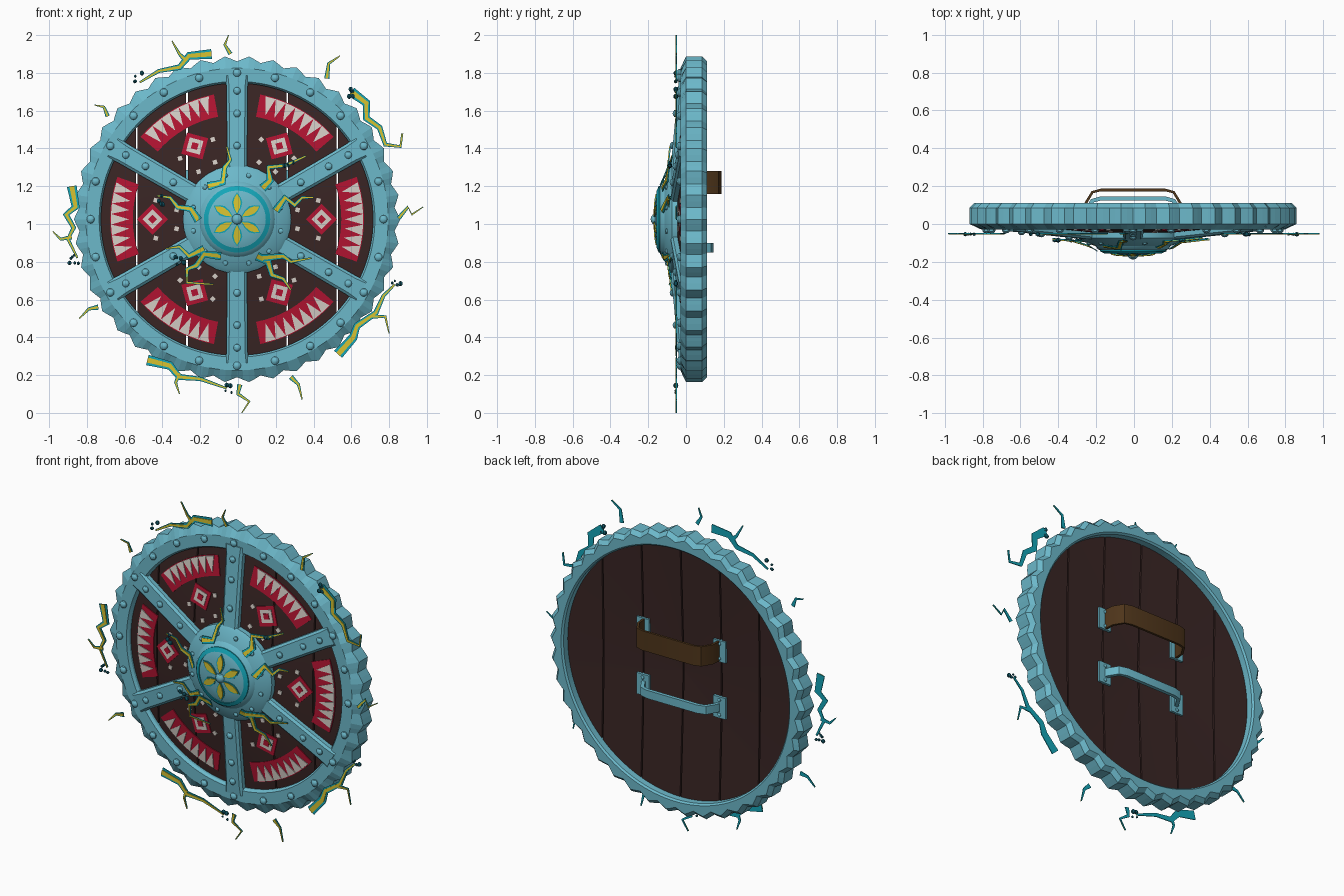
import bpy, bmesh, random
from math import cos, sin, pi, radians, hypot
from mathutils import Vector, Matrix

if "Cube" in bpy.data.objects:
    bpy.data.objects.remove(bpy.data.objects["Cube"])
random.seed(4)
CX, CZ = -0.005, 1.025
parts = []


def material(name, *rgb):
    m = bpy.data.materials.new(name)
    m.use_nodes = True
    m.diffuse_color = (*rgb, 1)
    m.node_tree.nodes["Principled BSDF"].inputs["Base Color"].default_value = (*rgb, 1)
    return m


STEEL = material("pale blue steel", .15, .48, .59)
WOOD = material("dark wood", .042, .019, .018)
RED = material("red paint", .46, .007, .032)
WHITE = material("white paint", .68, .63, .58)
YELLOW = material("yellow spark", .68, .54, .03)
TURQUOISE = material("turquoise glow", .007, .38, .48)
DEEP = material("deep teal", .005, .09, .127)
LEATHER = material("brown leather", .08, .037, .011)

# Front heights as (radius, y)
WOOD_FRONT = [(0, -.055), (.28, -.045), (.5, -.025), (.77, .005)]
BAR_FRONT = [(.2, -.088), (.76, -.036)]
BOSS_FRONT = [(0, -.166), (.1, -.16), (.15, -.15), (.185, -.134), (.2, -.115), (.265, -.093), (.287, -.075)]
BOLT_FRONT = BOSS_FRONT + [(.3, -.078), (.72, -.036)]


def height(r, prof):
    for (r0, y0), (r1, y1) in zip(prof, prof[1:]):
        if r <= r1:
            return y0 + (y1 - y0) * (r - r0) / (r1 - r0)
    return prof[-1][1]


def polar(r, a, y):
    return Vector((CX + r * cos(a), y, CZ + r * sin(a)))


def local(r, t, a):
    """Point at radial distance r and sideways offset t along direction a."""
    return r * cos(a) - t * sin(a), r * sin(a) + t * cos(a)


def loft(bm, rings, wrap=False):
    vs = [[bm.verts.new(p) for p in ring] for ring in rings]
    n = len(vs[0])
    pairs = list(zip(vs, vs[1:])) + ([(vs[-1], vs[0])] if wrap else [])
    for a, b in pairs:
        for i in range(n):
            j = (i + 1) % n
            bm.faces.new((a[i], a[j], b[j], b[i]))
    if not wrap:
        bm.faces.new(vs[0])
        bm.faces.new(vs[-1])


def finish(bm, name, mat):
    bmesh.ops.remove_doubles(bm, verts=bm.verts, dist=1e-5)
    bmesh.ops.recalc_face_normals(bm, faces=bm.faces)
    me = bpy.data.meshes.new(name)
    bm.to_mesh(me)
    bm.free()
    me.materials.append(mat)
    ob = bpy.data.objects.new(name, me)
    bpy.context.collection.objects.link(ob)
    parts.append(ob)


def lathe(prof, steps, wave=lambda k, r: r):
    bm = bmesh.new()
    loft(bm, [[polar(wave(k, r), 2 * pi * k / steps, y) for r, y in prof]
              for k in range(steps)], True)
    return bm


def plates(name, polys, prof, lift, mat):
    bm = bmesh.new()
    for poly in polys:
        rings = [[Vector((CX + x, height(hypot(x, z), prof) - d, CZ + z)) for x, z in poly]
                 for d in (lift, lift - .007)]
        loft(bm, rings)
    finish(bm, name, mat)


def ribbon(bm, path, widths, place):
    """Flat strip along a 2D path; place(u, v, side) gives the 3D point."""
    rings = []
    for i, (p, w) in enumerate(zip(path, widths)):
        t = Vector(path[min(i + 1, len(path) - 1)]) - Vector(path[max(i - 1, 0)])
        n = Vector((-t.y, t.x)).normalized() * w
        a, b = Vector(p) + n, Vector(p) - n
        rings.append([place(*a, 0), place(*b, 0), place(*b, 1), place(*a, 1)])
    loft(bm, rings)


def balls(name, spots, mat, flat=.8, seg=10):
    bm = bmesh.new()
    for p, r in spots:
        bmesh.ops.create_uvsphere(bm, u_segments=seg, v_segments=6, radius=r,
                                  matrix=Matrix.Translation(p) @ Matrix.Diagonal((1, flat, 1, 1)))
    finish(bm, name, mat)


# Scalloped rim
rim = [(.72, .04), (.72, -.015), (.73, -.03), (.8, -.03), (.85, 0), (.85, .085), (.825, .11), (.775, .11), (.765, .1), (.765, .04)]
finish(lathe(rim, 168, lambda k, r: r + (.014 * cos(k * pi / 2) if r > .81 else 0)), "rim", STEEL)

# Dished planks with narrow gaps
edges = [-.8, -.53, -.265, 0, .265, .53, .8]
for i, (x0, x1) in enumerate(zip(edges, edges[1:])):
    bm = lathe(WOOD_FRONT + [(.77, .06), (.4, .045), (0, .03)], 72)
    bmesh.ops.remove_doubles(bm, verts=bm.verts, dist=1e-5)
    for x, s in ((x0 + .004, -1), (x1 - .004, 1)):
        bmesh.ops.bisect_plane(bm, geom=bm.verts[:] + bm.edges[:] + bm.faces[:], dist=1e-6,
                               plane_co=(CX + x, 0, 0), plane_no=(s, 0, 0), clear_outer=True)
        bmesh.ops.holes_fill(bm, edges=[e for e in bm.edges if e.is_boundary], sides=0)
    finish(bm, f"plank_{i + 1}", WOOD)

# Six sloping spokes
bm = bmesh.new()
for k in range(6):
    a = pi / 6 + k * pi / 3
    rings = []
    for r, w in ((.2, .052), (.7, .056), (.76, .062)):
        f = height(r, BAR_FRONT)
        section = [(-w, .0), (-w, f + .012), (.014 - w, f), (w - .014, f), (w, f + .012), (w, .0)]
        rings.append([Vector((CX + local(r, t, a)[0], y, CZ + local(r, t, a)[1])) for t, y in section])
    loft(bm, rings)
finish(bm, "spokes", STEEL)

# Domed boss, its ring, petals and knob
finish(lathe(BOSS_FRONT + [(.287, -.02), (0, -.02)], 32), "boss", STEEL)
ring = [(r, height(r, BOSS_FRONT) - d) for r, d in ((.152, -.004), (.152, .006), (.176, .006), (.176, -.004))]
finish(lathe(ring, 40), "boss_ring", TURQUOISE)
for name, w, grow, lift, mat in (("petal_edges", .028, .008, .004, TURQUOISE), ("petals", .019, 0, .008, YELLOW)):
    petals = []
    for k in range(6):
        a = pi / 2 + k * pi / 3
        outline = [(.03 - grow, 0), (.06, -w * .75), (.09, -w), (.115, -w * .7), (.135 + grow, 0),
                   (.115, w * .7), (.09, w), (.06, w * .75)]
        petals.append([local(r, t, a) for r, t in outline])
    plates(name, petals, BOSS_FRONT, lift, mat)
balls("boss_knob", [(polar(0, 0, -.165), .028)], STEEL, .8, 16)

# Rivets on rim, spokes and boss
spots = [(polar(.775, k * pi / 12, -.032), .022) for k in range(24)]
for k in range(6):
    a = pi / 6 + k * pi / 3
    spots += [(polar(r, a, height(r, BAR_FRONT)), .02) for r in (.39, .56, .68)]
spots += [(polar(.24, (k + .5) * pi / 6, height(.24, BOSS_FRONT)), .014) for k in range(12)]
balls("rivets", spots, STEEL)

# Painted panels, one set per sector
bands, teeth, reds, whites, cores, dots = [], [], [], [], [], []
COUNT, SPAN = 8, radians(19.5)
for k in range(6):
    a = k * pi / 3
    step = 2 * SPAN / COUNT
    for i in range(COUNT):
        b = a - SPAN + i * step
        corners = ((.552, b), (.672, b), (.672, b + step), (.552, b + step))
        bands.append([(r * cos(q), r * sin(q)) for r, q in corners])
        if 0 < i:
            tooth = ((.668, b - step / 2), (.668, b + step / 2), (.572, b))
            teeth.append([(r * cos(q), r * sin(q)) for r, q in tooth])
    for group, h in ((reds, .082), (whites, .053), (cores, .024)):
        group.append([local(.448 + u * h, v * h, a) for u, v in ((-1, 0), (0, -1), (1, 0), (0, 1))])
    for r, t in ((.43, .1), (.43, -.1), (.32, .05), (.32, -.05)):
        dots.append([local(r + u * .014, t + v * .014, a) for u, v in ((-1, -.6), (.6, -1), (1, .6), (-.6, 1))])
plates("red_bands", bands, WOOD_FRONT, .005, RED)
plates("white_teeth", teeth, WOOD_FRONT, .009, WHITE)
plates("red_diamonds", reds, WOOD_FRONT, .005, RED)
plates("white_diamonds", whites, WOOD_FRONT, .008, WHITE)
plates("diamond_cores", cores, WOOD_FRONT, .011, RED)
plates("white_dots", dots, WOOD_FRONT, .005, WHITE)

# Back grips: leather strap and metal handle on mounting plates
for name, z, h, top, thick, mat in (("leather_strap", 1.22, .06, .18, .007, LEATHER),
                                    ("metal_handle", .875, .025, .135, .011, STEEL)):
    bm = bmesh.new()
    path = [(-.255, .04), (-.25, top - .07), (-.215, top - .012), (-.17, top)]
    path += [(-x, y) for x, y in reversed(path)]
    ribbon(bm, path, [thick] * len(path), lambda u, v, s: Vector((CX + u, v, z + (h if s else -h))))
    finish(bm, name, mat)
    bm = bmesh.new()
    for x in (-.26, .26):
        loft(bm, [[Vector((CX + x + u * .042, y, z + v * .065)) for u, v in ((-1, -1), (1, -1), (1, 1), (-1, 1))]
                  for y in (.025, .056)])
    finish(bm, name + "_mounts", STEEL)
    balls(name + "_rivets", [(Vector((CX + x, .056, z + s * .045)), .011) for x in (-.26, .26) for s in (-1, 1)], STEEL)

# Lightning: turquoise backing with a yellow core
glow, core = bmesh.new(), bmesh.new()


def bolt(w, *path):
    n = len(path) - 1
    for bm, scale, lift in ((glow, 1, .016), (core, .5, .02)):
        widths = [w * scale * (1 - .8 * i / n) for i in range(n + 1)]
        ribbon(bm, path, widths, lambda u, v, s: Vector(
            (u, height(hypot(u - CX, v - CZ), BOLT_FRONT) - lift + s * .005, v)))


# Large bolts around the rim
bolt(.026, (-.14, 1.9), (-.26, 1.89), (-.31, 1.83), (-.42, 1.81), (-.52, 1.75))
bolt(.014, (-.28, 1.87), (-.31, 1.9), (-.35, 1.97))
bolt(.026, (.6, 1.7), (.68, 1.64), (.68, 1.56), (.75, 1.51), (.78, 1.42), (.86, 1.41), (.87, 1.48))
bolt(.026, (-.88, 1.2), (-.86, 1.09), (-.91, 1.05), (-.87, .98), (-.9, .92), (-.85, .82))
bolt(.013, (-.88, .93), (-.94, .92), (-.98, .96))
bolt(.028, (.53, .31), (.61, .4), (.63, .46), (.73, .53), (.77, .62), (.83, .68))
bolt(.013, (.7, .51), (.78, .51), (.8, .42))
bolt(.028, (-.48, .28), (-.36, .25), (-.31, .19), (-.2, .18), (-.06, .13))
bolt(.013, (-.31, .21), (-.33, .16), (-.31, .1))
# Small sparks
bolt(.012, (-.04, 1.9), (-.07, 1.95), (-.05, 2))
bolt(.014, (.47, 1.77), (.48, 1.85), (.54, 1.89))
bolt(.012, (-.69, 1.57), (-.71, 1.62), (-.76, 1.63))
bolt(.012, (.85, 1.03), (.9, 1.09), (.92, 1.05), (.98, 1.09))
bolt(.014, (-.74, .56), (-.79, .55), (-.84, .5))
bolt(.014, (.28, .19), (.32, .15), (.34, .07))
bolt(.014, (.01, .15), (0, .1), (.06, .06), (.02, 0))
# Bolts creeping out of the boss
bolt(.022, (-.16, 1.2), (-.08, 1.22), (-.07, 1.3), (-.04, 1.34), (-.06, 1.41))
bolt(.024, (.13, 1.19), (.17, 1.23), (.16, 1.3), (.25, 1.31), (.36, 1.36))
bolt(.022, (.2, 1.07), (.25, 1.14), (.3, 1.1), (.34, 1.14), (.4, 1.14))
bolt(.024, (.1, .83), (.16, .8), (.18, .73), (.24, .71), (.28, .65))
bolt(.02, (.13, .82), (.24, .83), (.28, .8), (.39, .82))
bolt(.022, (-.09, .83), (-.18, .84), (-.22, .78), (-.27, .76), (-.27, .69), (-.13, .68))
bolt(.02, (-.18, .87), (-.26, .83), (-.31, .88), (-.38, .87))
bolt(.022, (-.21, 1.02), (-.25, 1.08), (-.32, 1.09), (-.36, 1.14), (-.43, 1.15))
finish(glow, "lightning_glow", TURQUOISE)
finish(core, "lightning_core", YELLOW)

# Scattered debris
bits = []
for x, z in ((-.53, 1.78), (.59, 1.7), (.84, .68), (-.87, .81), (-.05, .12), (.27, 1.33), (-.4, 1.12), (-.31, .8)):
    y = height(hypot(x - CX, z - CZ), BOLT_FRONT) - .018
    for _ in range(6):
        bits.append((Vector((x + random.uniform(-.025, .025), y, z + random.uniform(-.03, .03))), random.uniform(.006, .014)))
balls("debris", bits, DEEP, 1, 6)

# Smooth the round parts, keep edges sharp
bpy.ops.object.select_all(action='DESELECT')
for ob in parts:
    ob.select_set(not ob.name.startswith(("rim", "debris")))
bpy.context.view_layer.objects.active = parts[1]
bpy.ops.object.shade_smooth_by_angle(angle=radians(30))
